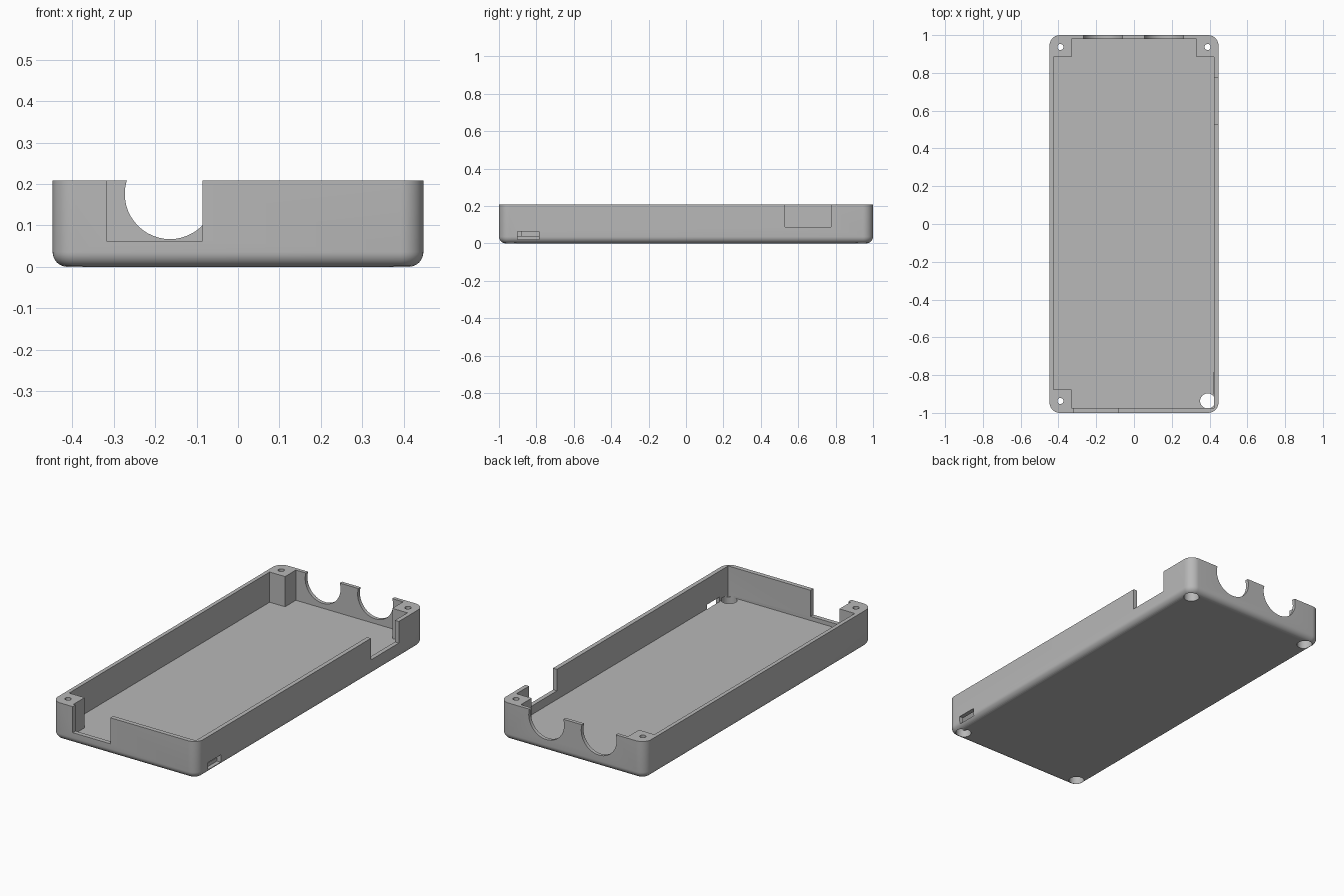
import bpy
import bmesh
from math import cos, sin, pi, radians
from mathutils import Matrix

if "Cube" in bpy.data.objects:
    bpy.data.objects.remove(bpy.data.objects["Cube"], do_unlink=True)

HX, HY, H = 0.447, 1.0, 0.208      # half width, half length, height
CORNER, FILLET = 0.055, 0.036      # upright corner and bottom edge radii
FLOOR = 0.04
SCREW_X, SCREW_Y = 0.39, 0.937

grey = bpy.data.materials.new("plain grey")
grey.use_nodes = True
colour = (0.48, 0.48, 0.48, 1)
grey.diffuse_color = colour
grey.node_tree.nodes["Principled BSDF"].inputs["Base Color"].default_value = colour


def finish(bm, name):
    bmesh.ops.recalc_face_normals(bm, faces=bm.faces)
    mesh = bpy.data.meshes.new(name)
    bm.to_mesh(mesh)
    bm.free()
    mesh.materials.append(grey)
    obj = bpy.data.objects.new(name, mesh)
    bpy.context.collection.objects.link(obj)
    return obj


def loft(rings, name):
    bm = bmesh.new()
    loops = [[bm.verts.new(p) for p in ring] for ring in rings]
    for a, b in zip(loops, loops[1:]):
        for i in range(len(a)):
            j = (i + 1) % len(a)
            bm.faces.new((a[i], a[j], b[j], b[i]))
    bm.faces.new(loops[0])
    bm.faces.new(loops[-1])
    return finish(bm, name)


def rounded_ring(inset, z, steps=10):
    r = CORNER - inset
    ring = []
    for q, (sx, sy) in enumerate(((1, 1), (-1, 1), (-1, -1), (1, -1))):
        for i in range(steps + 1):
            a = (q + i / steps) * pi / 2
            ring.append((sx * (HX - CORNER) + r * cos(a),
                         sy * (HY - CORNER) + r * sin(a), z))
    return ring


def box(name, x0, x1, y0, y1, z0, z1):
    outline = ((x0, y0), (x1, y0), (x1, y1), (x0, y1))
    return loft([[(x, y, z) for x, y in outline] for z in (z0, z1)], name)


def cylinder(name, centre, radius, depth, axis="Z"):
    bm = bmesh.new()
    turn = Matrix.Rotation(radians(90), 4, "X") if axis == "Y" else Matrix()
    bmesh.ops.create_cone(bm, cap_ends=True, segments=48, radius1=radius,
                          radius2=radius, depth=depth,
                          matrix=Matrix.Translation(centre) @ turn)
    return finish(bm, name)


# Tray body with rounded corners and a filleted bottom edge
rings = []
for i in range(9):
    a = i / 8 * pi / 2
    rings.append(rounded_ring(FILLET * (1 - sin(a)), FILLET * (1 - cos(a))))
rings.append(rounded_ring(0, H))
tray = loft(rings, "tray")

# Cavity outline leaves three corner posts and one open corner
left, right, front, back = -0.425, 0.423, -0.975, 0.98
post = 0.33
outline = [(-post, front), (right, front), (right, 0.885), (post, 0.885),
           (post, back), (-post, back), (-post, 0.885), (left, 0.885),
           (left, -0.877), (-post, -0.877)]
cutters = [loft([[(x, y, z) for x, y in outline] for z in (FLOOR, H + 0.1)], "cavity")]

# Wall openings: front notch, side notch and low side slot
cutters.append(box("front_notch", -0.317, -0.085, -1.1, front + 0.002, 0.063, H + 0.1))
cutters.append(box("side_notch", right - 0.002, 0.6, 0.53, 0.775, 0.088, H + 0.1))
cutters.append(box("side_slot", right - 0.002, 0.6, -0.9, -0.787, 0.021, 0.064))

# Two round openings in the back wall
for x in (-0.164, 0.159):
    cutters.append(cylinder("back_opening", (x, 1.0, 0.176), 0.109, 0.08, "Y"))

# Screw recesses under every corner, with narrow holes up through the posts
for sx in (-1, 1):
    for sy in (-1, 1):
        x, y = sx * SCREW_X, sy * SCREW_Y
        cutters.append(cylinder("screw_recess", (x, y, 0), 0.04, 0.1))
        if (sx, sy) != (1, -1):
            cutters.append(cylinder("screw_hole", (x, y, H / 2), 0.016, 0.5))

bpy.context.view_layer.objects.active = tray
for cutter in cutters:
    cutter.hide_render = True
    mod = tray.modifiers.new(cutter.name, "BOOLEAN")
    mod.operation = "DIFFERENCE"
    mod.solver = "EXACT"
    mod.object = cutter
    bpy.ops.object.modifier_apply(modifier=mod.name)
for cutter in cutters:
    bpy.data.objects.remove(cutter, do_unlink=True)

# Smooth fillets with crisp cut edges
bpy.ops.object.select_all(action="DESELECT")
tray.select_set(True)
bpy.ops.object.shade_smooth_by_angle(angle=radians(30))
